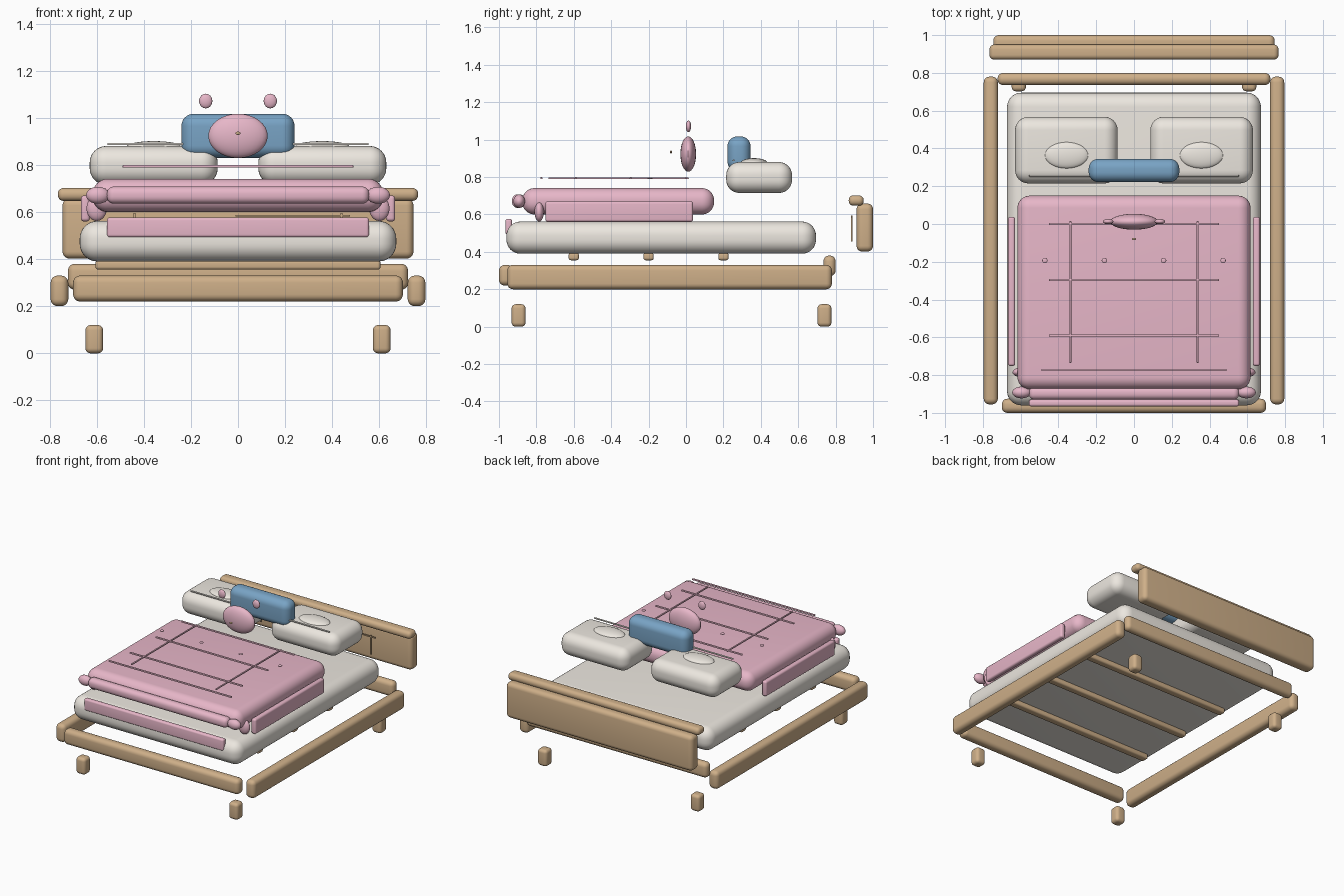
import bpy

def mat(name, col):
    m = bpy.data.materials.new(name)
    m.diffuse_color = (*col, 1)
    return m

WOOD = mat("wood", (0.62, 0.43, 0.25))
CREAM = mat("cream", (0.84, 0.80, 0.74))
PINK = mat("pink", (0.80, 0.47, 0.58))
BLUE = mat("blue", (0.19, 0.37, 0.56))

def finish(ob, name, m):
    ob.name = name
    ob.data.materials.append(m)
    bpy.ops.object.shade_smooth_by_angle()

def box(name, x, y, z, bevel, m, segments=5):
    """Rounded box from (min, max) ranges."""
    lo, hi = zip(x, y, z)
    bpy.ops.mesh.primitive_cube_add(size=1, location=[(a + b) / 2 for a, b in zip(lo, hi)])
    ob = bpy.context.object
    ob.scale = [b - a for a, b in zip(lo, hi)]
    bpy.ops.object.transform_apply(location=False, rotation=False, scale=True)
    if bevel:
        b = ob.modifiers.new("round", 'BEVEL')
        b.width, b.segments = bevel, segments
        bpy.ops.object.modifier_apply(modifier="round")
    finish(ob, name, m)

def ball(name, loc, radii, m):
    bpy.ops.mesh.primitive_uv_sphere_add(segments=32, ring_count=16, location=loc)
    ob = bpy.context.object
    ob.scale = radii
    bpy.ops.object.transform_apply(location=False, rotation=False, scale=True)
    finish(ob, name, m)

def span(c, w):
    return (c - w / 2, c + w / 2)

# Frame: legs, rails, slats
for s in (-1, 1):
    for y, n in ((-0.895, "front"), (0.74, "back")):
        box(n + "_leg", span(s * 0.61, 0.075), span(y, 0.075), (0, 0.12), 0.022, WOOD)
    box("side_rail", span(s * 0.758, 0.075), (-0.955, 0.78), (0.20, 0.33), 0.03, WOOD)
box("foot_rail", (-0.70, 0.70), (-1.0, -0.925), (0.22, 0.33), 0.03, WOOD)
box("back_rail", (-0.722, 0.722), (0.735, 0.80), (0.27, 0.38), 0.03, WOOD)
for y in (-0.6, -0.2, 0.2):
    box("slat", (-0.605, 0.605), span(y, 0.055), (0.355, 0.395), 0.013, WOOD)

# Headboard with cap and thin trim
box("headboard", (-0.745, 0.745), (0.912, 1.0), (0.402, 0.658), 0.03, WOOD)
box("headboard_cap", (-0.765, 0.765), (0.87, 0.95), (0.647, 0.702), 0.025, WOOD)
for s in (-1, 1):
    box("headboard_trim", span(s * 0.44, 0.008), span(0.886, 0.006), (0.455, 0.595), 0, WOOD)
box("headboard_trim_bar", (-0.01, 0.475), span(0.886, 0.008), span(0.584, 0.008), 0, WOOD)

# Mattress
box("mattress", (-0.672, 0.672), (-0.96, 0.695), (0.39, 0.562), 0.075, CREAM, 8)

# Duvet with hanging sides and folded foot end
box("duvet", (-0.617, 0.617), (-0.875, 0.15), (0.60, 0.741), 0.065, PINK, 8)
for s in (-1, 1):
    box("duvet_side", span(s * 0.648, 0.038), (-0.752, 0.038), (0.56, 0.67), 0.014, PINK)
    ball("duvet_corner", (s * 0.60, -0.785, 0.615), (0.043, 0.025, 0.053), PINK)
    ball("fold_end", (s * 0.595, -0.892, 0.671), (0.05, 0.031, 0.036), PINK)
box("foot_fold", (-0.557, 0.557), (-0.93, -0.86), (0.635, 0.708), 0.03, PINK)
box("foot_drape", (-0.557, 0.557), (-0.966, -0.93), (0.492, 0.577), 0.013, PINK)

# Quilting lines and buttons
for x in (-0.337, 0.337):
    box("quilt_line_long", span(x, 0.011), (-0.735, 0.015), span(0.794, 0.009), 0.003, PINK, 2)
for y, w in ((0.0, 0.9), (-0.296, 0.9), (-0.59, 0.9), (-0.773, 0.98)):
    box("quilt_line_cross", span(0, w), span(y, 0.011), span(0.794, 0.011), 0.003, PINK, 2)
for x in (-0.472, -0.157, 0.157, 0.472):
    ball("quilt_button", (x, -0.193, 0.794), (0.014, 0.014, 0.005), PINK)

# Pillows
for s in (-1, 1):
    box("pillow", span(s * 0.358, 0.543), (0.215, 0.567), (0.715, 0.88), 0.07, CREAM, 8)
    ball("pillow_puff", (s * 0.357, 0.364, 0.878), (0.115, 0.07, 0.023), CREAM)
    box("pillow_piping", span(s * 0.355, 0.40), span(0.255, 0.011), span(0.889, 0.009), 0.003, CREAM, 2)

# Blue bolster
box("bolster", (-0.24, 0.24), (0.222, 0.345), (0.83, 1.017), 0.052, BLUE, 8)

# Round plush cushion with ears and nose
ball("plush_body", (0, 0.012, 0.923), (0.126, 0.042, 0.094), PINK)
ball("plush_nose", (0, -0.08, 0.934), (0.011, 0.006, 0.007), WOOD)
for s in (-1, 1):
    ball("plush_ear", (s * 0.137, 0.013, 1.071), (0.028, 0.014, 0.031), PINK)
